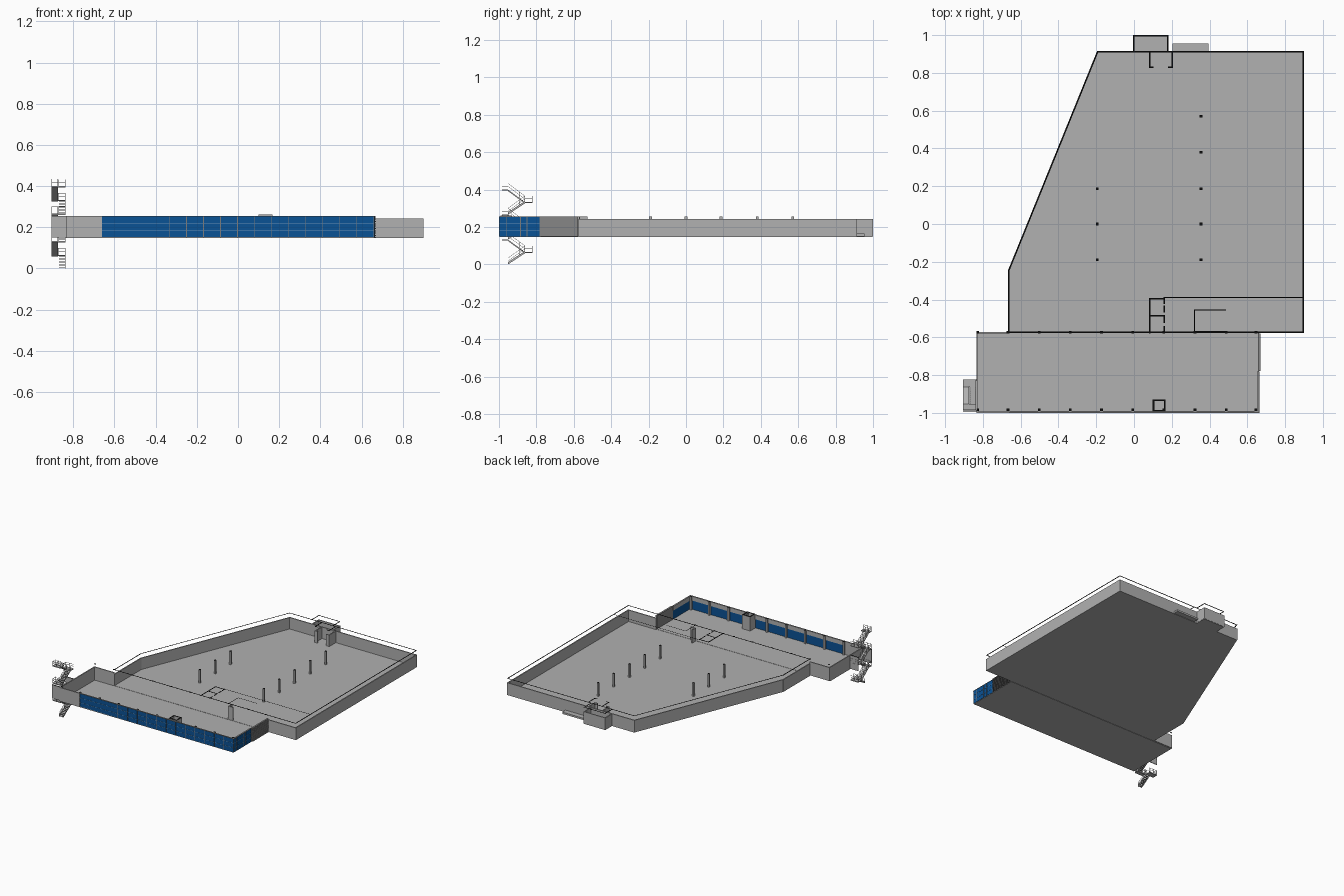
import bpy, bmesh, math
from mathutils import Vector

if "Cube" in bpy.data.objects:
    bpy.data.objects.remove(bpy.data.objects["Cube"])


def material(name, rgb):
    m = bpy.data.materials.new(name)
    m.diffuse_color = (*rgb, 1)
    m.use_nodes = True
    m.node_tree.nodes["Principled BSDF"].inputs["Base Color"].default_value = m.diffuse_color
    return m


GREY = material("concrete grey", (0.44, 0.44, 0.44))
DARK = material("louvre grey", (0.24, 0.24, 0.24))
FRAME = material("frame grey", (0.2, 0.2, 0.2))
BLUE = material("window blue", (0.003, 0.085, 0.30))
PALE = material("pale blue bar", (0.15, 0.3, 0.5))
BLACK = material("plan black", (0.004, 0.004, 0.004))

FLOOR, MAIN_TOP, HALL_TOP, CUT = 0.15, 0.242, 0.255, 0.275


def finish(name, bm, mat):
    bmesh.ops.recalc_face_normals(bm, faces=bm.faces)
    me = bpy.data.meshes.new(name)
    bm.to_mesh(me)
    bm.free()
    me.materials.append(mat)
    ob = bpy.data.objects.new(name, me)
    bpy.context.collection.objects.link(ob)
    return ob


def add_prism(bm, pts, z0, z1):
    """Plan polygon raised from z0 to z1; a flat sheet when equal."""
    face = bm.faces.new([bm.verts.new((x, y, z0)) for x, y in pts])
    if z1 > z0:
        r = bmesh.ops.extrude_face_region(bm, geom=[face], use_keep_orig=True)
        vs = [v for v in r["geom"] if isinstance(v, bmesh.types.BMVert)]
        bmesh.ops.translate(bm, verts=vs, vec=(0, 0, z1 - z0))


def rect(x0, x1, y0, y1):
    return [(x0, y0), (x1, y0), (x1, y1), (x0, y1)]


def boxes(name, items, mat):
    """items: (x0, x1, y0, y1, z0, z1)"""
    bm = bmesh.new()
    for x0, x1, y0, y1, z0, z1 in items:
        add_prism(bm, rect(x0, x1, y0, y1), z0, z1)
    return finish(name, bm, mat)


def walls(name, paths, z0, z1, t, mat):
    """Thin walls centred along plan polylines."""
    bm = bmesh.new()
    for path in paths:
        for a, b in zip(path, path[1:]):
            a, b = Vector(a), Vector(b)
            d = (b - a).normalized() * t / 2
            n = Vector((-d.y, d.x))
            a, b = a - d, b + d
            add_prism(bm, [a - n, b - n, b + n, a + n], z0, z1)
    return finish(name, bm, mat)


def add_slope(bm, x0, x1, y0, z0, y1, z1, t):
    """Sloping slab in the y-z plane, t thick vertically."""
    prof = [(y0, z0 - t), (y1, z1 - t), (y1, z1), (y0, z0)]
    face = bm.faces.new([bm.verts.new((x0, y, z)) for y, z in prof])
    r = bmesh.ops.extrude_face_region(bm, geom=[face], use_keep_orig=True)
    vs = [v for v in r["geom"] if isinstance(v, bmesh.types.BMVert)]
    bmesh.ops.translate(bm, verts=vs, vec=(x1 - x0, 0, 0))


# Floors
main_plan = [(-0.195, 0.915), (0.9, 0.915), (0.9, -0.575), (-0.667, -0.575), (-0.667, -0.245)]
bm = bmesh.new()
add_prism(bm, main_plan, FLOOR - 0.003, FLOOR + 0.003)
finish("main_floor", bm, GREY)
boxes("front_hall_floor", [(-0.835, 0.66, -0.998, -0.578, FLOOR - 0.003, FLOOR + 0.003)], GREY)
boxes("back_porch_floor", [(-0.005, 0.18, 0.915, 0.998, FLOOR - 0.003, FLOOR + 0.003)], GREY)
boxes("back_ramp", [(0.205, 0.395, 0.915, 0.955, FLOOR, 0.164)], GREY)

# Outer walls
main_path = [(0.66, -0.572), (0.896, -0.572), (0.896, 0.911), (-0.193, 0.911),
             (-0.663, -0.246), (-0.663, -0.572)]
porch_path = [(-0.002, 0.911), (-0.002, 0.996), (0.178, 0.996), (0.178, 0.911)]
lobby_path = [[(0.1, 0.83), (0.083, 0.83), (0.083, 0.911)],
              [(0.183, 0.83), (0.202, 0.83), (0.202, 0.911)]]
walls("main_outer_wall", [main_path], FLOOR, MAIN_TOP, 0.008, GREY)
walls("back_porch_wall", [porch_path], FLOOR, MAIN_TOP, 0.007, GREY)
walls("back_lobby_wall", lobby_path, FLOOR, MAIN_TOP, 0.008, GREY)
walls("front_hall_wall", [[(-0.665, -0.575), (-0.831, -0.575), (-0.831, -0.996), (-0.665, -0.996)]],
      FLOOR, HALL_TOP, 0.008, GREY)

# Interior rooms
core = [[(0.083, -0.575), (0.083, -0.395), (0.16, -0.395)], [(0.083, -0.485), (0.16, -0.485)]]
core += [[(0.16, y), (0.16, y + 0.03)] for y in (-0.575, -0.52, -0.465, -0.42)]
side_room = [[(0.485, -0.455), (0.32, -0.455), (0.32, -0.57), (0.485, -0.57)]]
lift = [[(0.103, -0.988), (0.103, -0.933), (0.163, -0.933), (0.163, -0.988), (0.103, -0.988)]]
walls("side_room_wall", [[(0.355, -0.57), (0.32, -0.57), (0.32, -0.53)]], FLOOR, HALL_TOP, 0.006, GREY)
walls("lift_shaft", lift, FLOOR, 0.262, 0.008, GREY)

# Black plan outline floating above the walls
walls("plan_outline", [main_path + [(0.66, -0.572)], porch_path] + lobby_path, CUT, CUT, 0.008, BLACK)
walls("plan_core", core, CUT, CUT, 0.009, BLACK)
walls("plan_rooms", side_room + [[(0.16, -0.39), (0.896, -0.39)]], CUT, CUT, 0.005, BLACK)
walls("plan_lift", lift, 0.2625, 0.2625, 0.009, BLACK)

# Columns with black tops
cols = [(-0.195, y) for y in (0.187, 0, -0.19)] + [(0.355, y) for y in (0.57, 0.38, 0.187, 0, -0.19)]
hall_x = (-0.828, -0.667, -0.502, -0.337, -0.172, -0.007, 0.158, 0.323, 0.488, 0.646)
front_cols = [(x, -0.984) for x in hall_x]
C = 0.007
boxes("hall_columns", [(x - C, x + C, y - C, y + C, FLOOR, 0.256) for x, y in cols], GREY)
boxes("front_columns", [(x - C, x + C, y - C, y + C, FLOOR, 0.256) for x, y in front_cols], GREY)
boxes("column_tops", [(x - C, x + C, y - C, y + C, 0.2565, 0.2565) for x, y in cols + front_cols], BLACK)
boxes("middle_column_marks", [(x - C, x + C, -0.58, -0.567, CUT + 0.001, CUT + 0.001) for x in hall_x], BLACK)

# Blue window walls on the front and right corner
boxes("window_glass", [(-0.665, 0.662, -0.998, -0.993, FLOOR, HALL_TOP - 0.002),
                       (0.657, 0.662, -0.998, -0.78, FLOOR, HALL_TOP - 0.002)], BLUE)
boxes("window_inner_band", [(-0.665, 0.657, -0.993, -0.989, 0.222, HALL_TOP),
                            (0.652, 0.657, -0.989, -0.78, 0.222, HALL_TOP)], GREY)
bars = [-0.333 + 0.0827 * i for i in range(13)]
boxes("window_mullions",
      [(x - 0.0015, x + 0.0015, -1.0, -0.998, FLOOR, HALL_TOP) for x in bars] +
      [(0.662, 0.664, y - 0.0015, y + 0.0015, FLOOR, HALL_TOP) for y in (-0.96, -0.885, -0.85, -0.782)] +
      [(-0.665, 0.664, -1.0, -0.993, HALL_TOP - 0.002, HALL_TOP),
       (0.657, 0.664, -0.993, -0.78, HALL_TOP - 0.002, HALL_TOP)], FRAME)
boxes("window_rails",
      [(-0.665, 0.662, -0.9995, -0.998, z - 0.001, z + 0.001) for z in (0.183, 0.22)] +
      [(0.662, 0.6635, -0.998, -0.78, z - 0.001, z + 0.001) for z in (0.183, 0.22)], PALE)

# Louvred wall beside the windows
boxes("louvre_wall", [(0.656, 0.662, -0.78, -0.578, FLOOR, HALL_TOP)], DARK)
boxes("louvre_slats", [(0.662, 0.67, -0.778, -0.58, z, z + 0.003)
                       for z in [FLOOR + 0.0085 * i for i in range(13)]], DARK)

# Escape stair: three storeys of double flights on the left side
XO, XM, XI = -0.905, -0.872, -0.837
YF, YB, RISE = -0.952, -0.862, 0.0667
flights, rails = bmesh.new(), bmesh.new()
treads, landings, posts = [], [], []
for s in range(3):
    b = s * 2 * RISE
    m, t = b + RISE, b + 2 * RISE
    for i in range(9):
        y = YF + (YB - YF) * i / 9
        z = b + RISE * (i + 1) / 9
        treads.append((XM + 0.004, XI, y, y + 0.011, z - 0.003, z))
    for x in (XM + 0.002, XI - 0.002):
        add_slope(flights, x, x + 0.002, YF, b + 0.012, YB, m + 0.004, 0.012)
    add_slope(flights, XO, XM - 0.002, YB, m, YF, t, 0.008)
    landings += [(XO, XI, YB, -0.822, m - 0.006, m), (XO, XI, -0.985, YF, t - 0.006, t)]
    # handrails and posts along both flights
    for x, z0, z1 in ((XI - 0.003, b, m), (XM + 0.002, b, m), (XO, t, m), (XM - 0.004, t, m)):
        for h in (0.018, 0.034):
            add_slope(rails, x, x + 0.002, YF, z0 + h, YB, z1 + h, 0.002)
        for k in range(4):
            y, z = YF + (YB - YF) * k / 3, z0 + (z1 - z0) * k / 3
            posts.append((x, x + 0.002, y - 0.001, y + 0.001, z, z + 0.034))
    # landing guards
    for z, y0, y1, ye in ((m, YB, -0.822, -0.824), (t, -0.985, YF, -0.985)):
        posts += [(XO, XI, ye, ye + 0.002, z + h, z + h + 0.002) for h in (0.016, 0.031)]
        posts += [(XO, XO + 0.002, y0, y1, z + h, z + h + 0.002) for h in (0.016, 0.031)]
        posts += [(x, x + 0.002, ye, ye + 0.002, z, z + 0.033) for x in (XO, XM, XI - 0.002)]
finish("stair_flights", flights, GREY)
finish("stair_handrails", rails, GREY)
boxes("stair_treads", treads, GREY)
boxes("stair_landings", landings, GREY)
boxes("stair_rail_posts", posts, GREY)

# Screen walls either side of the stair at hall level
screens = [[(-0.902, -0.99), (-0.835, -0.99)], [(-0.902, -0.826), (-0.835, -0.826)]]
walls("stair_screens", screens, FLOOR, HALL_TOP, 0.005, GREY)
walls("stair_screen_tops", screens, HALL_TOP + 0.001, HALL_TOP + 0.001, 0.007, BLACK)
